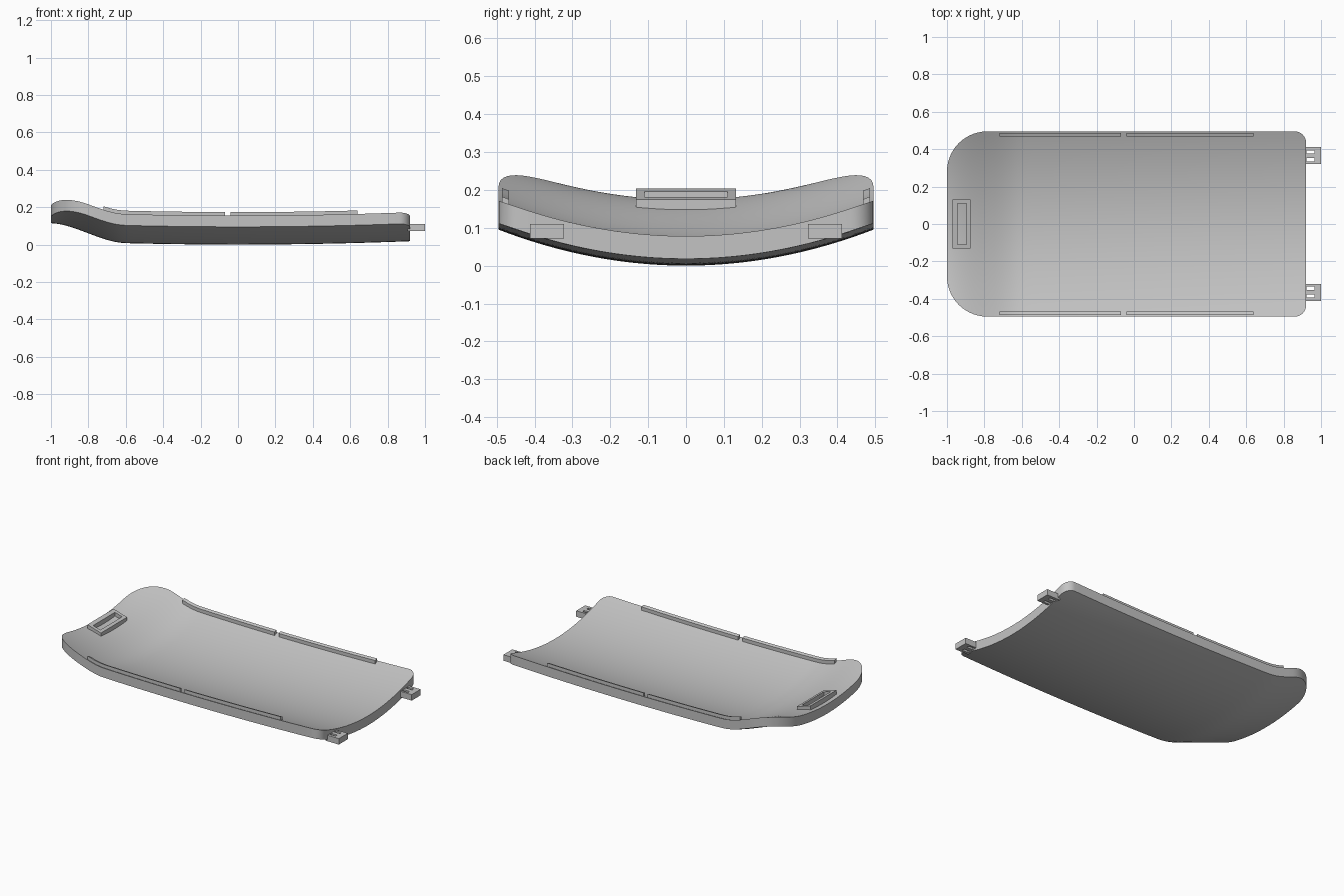
import bpy, bmesh
from math import sin, cos, pi

cube = bpy.data.objects.get("Cube")
if cube:
    bpy.data.objects.remove(cube)

HALF = 0.495      # half width of the shell
THICK = 0.06      # shell thickness
LEFT, RIGHT = -1.0, 0.92

grey = bpy.data.materials.new("plain grey")
grey.use_nodes = True
grey.diffuse_color = (0.55, 0.55, 0.55, 1)
grey.node_tree.nodes["Principled BSDF"].inputs["Base Color"].default_value = grey.diffuse_color


def underside(x, y):
    """Height of the curved underside: cross curve, slight bow, raised tail."""
    u = min(max((-0.6 - x) / 0.4, 0), 1)
    tail = 0.093 * u * u * (3 - 2 * u)
    return 0.095 * (y / HALF) ** 2 + 0.018 * (x / RIGHT) ** 2 + tail


def slab(name, rows, base, height, holes=()):
    """Solid over a grid of (x, y) points; cells listed in holes stay open."""
    bm = bmesh.new()
    grid = [[bm.verts.new((x, y, base(x, y))) for x, y in row] for row in rows]
    for i in range(len(grid) - 1):
        for j in range(len(grid[0]) - 1):
            if (i, j) not in holes:
                bm.faces.new((grid[i][j], grid[i][j + 1], grid[i + 1][j + 1], grid[i + 1][j]))
    # keep the underside, raise a copy of it and wall the borders
    result = bmesh.ops.extrude_face_region(bm, geom=bm.faces[:], use_keep_orig=True)
    top = [v for v in result["geom"] if isinstance(v, bmesh.types.BMVert)]
    bmesh.ops.translate(bm, verts=top, vec=(0, 0, height))
    bmesh.ops.recalc_face_normals(bm, faces=bm.faces[:])
    mesh = bpy.data.meshes.new(name)
    bm.to_mesh(mesh)
    bm.free()
    mesh.materials.append(grey)
    obj = bpy.data.objects.new(name, mesh)
    bpy.context.collection.objects.link(obj)
    bpy.ops.object.select_all(action='DESELECT')
    obj.select_set(True)
    bpy.context.view_layer.objects.active = obj
    bpy.ops.object.shade_smooth_by_angle(angle=pi / 6)
    return obj


def rect(xs, ys):
    return [[(x, y) for y in ys] for x in xs]


def span(a, b, n):
    return [a + (b - a) * i / n for i in range(n + 1)]


# Curved shell: rows across the width, narrowing around the rounded corners
def corner(end, radius, direction, steps):
    angles = span(0, pi / 2, steps)
    return [(end + direction * radius * (1 - cos(a)), HALF - radius + radius * sin(a)) for a in angles]


big = corner(LEFT, 0.215, 1, 14)
small = corner(RIGHT, 0.06, -1, 8)
middle = [(x, HALF) for x in span(big[-1][0], small[-1][0], 40)[1:-1]]
stations = big + middle + small[::-1]
slab("shell", [[(x, w * t) for t in span(-1, 1, 32)] for x, w in stations], underside, THICK)

# Thin rails along both long edges, following the shell
for side, label in ((1, "left"), (-1, "right")):
    for a, b, part in ((-0.72, -0.07, "rear"), (-0.04, 0.64, "front")):
        slab(f"{label}_{part}_rail", rect(span(a, b, 16), (side * 0.468, side * 0.486)),
             lambda x, y: underside(x, y) + THICK - 0.01, 0.032)

# Raised slot frame on the tail, its top sloping with the shell
slab("slot_frame", rect((-0.97, -0.945, -0.895, -0.875), (-0.132, -0.11, 0.11, 0.132)),
     lambda x, y: 0.14 - 0.3 * (x + 0.875), 0.035, holes=[(1, 1)])

# Slotted hinge lugs on the straight end
for side, label in ((1, "left"), (-1, "right")):
    ys = [side * y for y in (0.322, 0.335, 0.352, 0.377, 0.394, 0.412)]
    slab(f"{label}_hinge_lug", rect((0.905, 0.922, 0.965, 1.0), ys),
         lambda x, y: 0.072, 0.038, holes=[(1, 1), (1, 3)])
